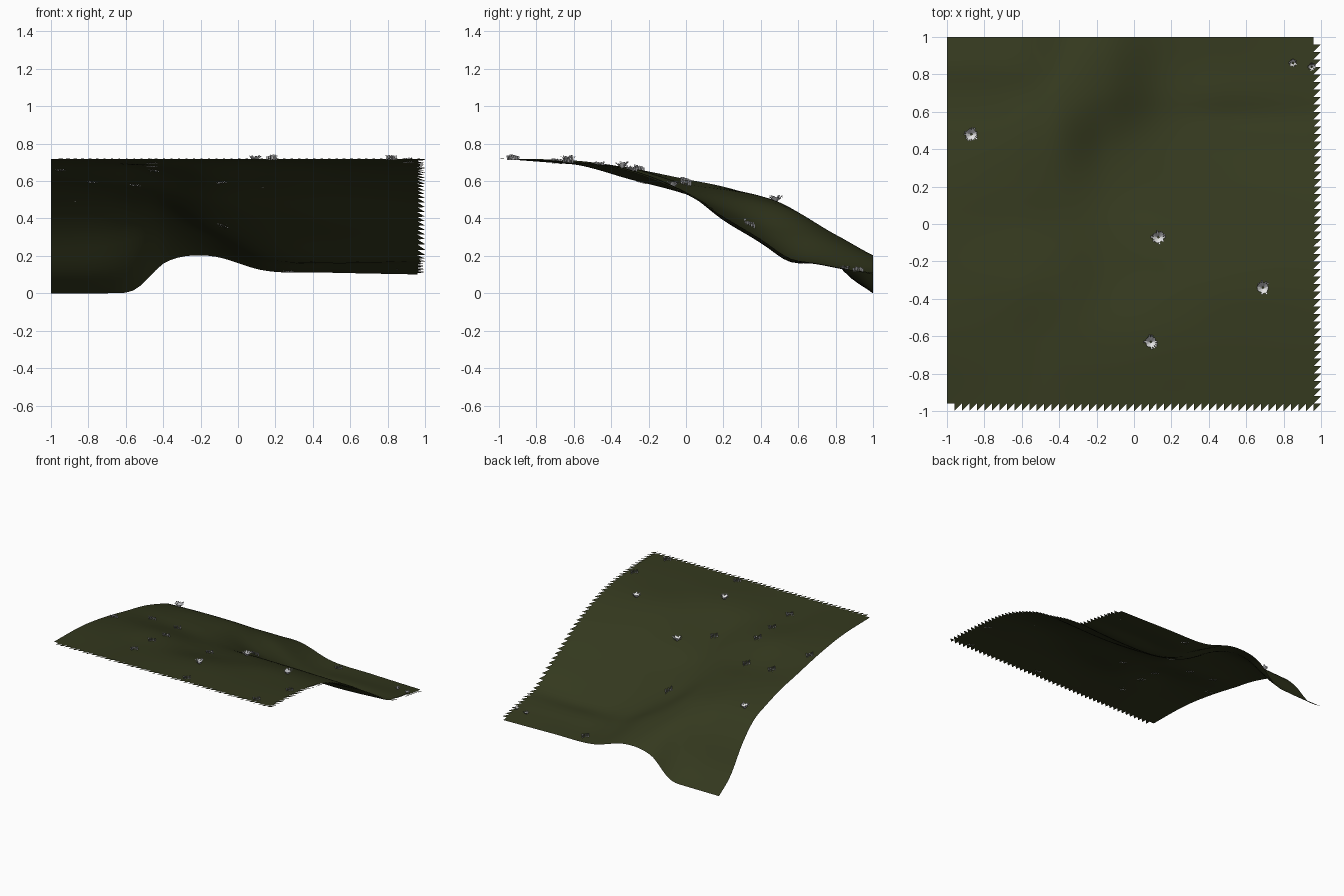
import bpy, bmesh, math, random
from mathutils import Vector

random.seed(4)
cube = bpy.data.objects.get("Cube")
if cube:
    bpy.data.objects.remove(cube, do_unlink=True)


def make_material(name, colour):
    mat = bpy.data.materials.new(name)
    mat.use_nodes = True
    mat.diffuse_color = (*colour, 1)
    bsdf = mat.node_tree.nodes["Principled BSDF"]
    bsdf.inputs["Base Color"].default_value = (*colour, 1)
    bsdf.inputs["Roughness"].default_value = 0.9
    return mat


olive = make_material("olive_grass", (0.034, 0.040, 0.013))
pale = make_material("pale_grey", (0.80, 0.80, 0.80))
grey = make_material("mid_grey", (0.50, 0.50, 0.52))

# Height profiles across the hill, in hundredths, from front to back
COLUMNS = [-1, -.7, -.55, -.38, -.15, .15, .5, 1]
ROWS = [-1, -.6, -.3, 0, .2, .4, .55, .7, .85, 1]
HEIGHTS = [
    [72, 72, 72, 72, 72, 72, 72, 72],
    [71, 70, 69, 69, 69, 70, 70, 70],
    [67, 67, 67, 65, 61, 63, 66, 65],
    [61, 59, 58, 56, 53, 54, 54, 53],
    [57, 56, 55, 52, 45, 41, 39, 41],
    [51, 52, 51, 48, 36, 28, 27, 29],
    [45, 46, 46, 44, 33, 20, 17, 19],
    [31, 33, 36, 37, 31, 17, 16, 16],
    [11, 13, 18, 28, 26, 14, 13, 13],
    [0, 0, 2, 17, 20, 12, 11, 10],
]


def smooth_sample(xs, ys, t):
    """Cubic curve through the points (xs, ys), evaluated at t."""
    last = len(xs) - 1
    i = 0
    while i < last - 1 and t > xs[i + 1]:
        i += 1

    def slope(k):
        a, b = max(k - 1, 0), min(k + 1, last)
        return (ys[b] - ys[a]) / (xs[b] - xs[a])

    w = xs[i + 1] - xs[i]
    u = (t - xs[i]) / w
    ease = u * u * (3 - 2 * u)
    return (ys[i] * (1 - ease) + ys[i + 1] * ease
            + w * u * (1 - u) * ((1 - u) * slope(i) - u * slope(i + 1)))


def ground(x, y):
    across = [smooth_sample(COLUMNS, row, x) for row in HEIGHTS]
    return max(0.0, smooth_sample(ROWS, across, y) / 100)


def finish(name, bm, materials):
    mesh = bpy.data.meshes.new(name)
    bm.to_mesh(mesh)
    bm.free()
    for mat in materials:
        mesh.materials.append(mat)
    obj = bpy.data.objects.new(name, mesh)
    bpy.context.collection.objects.link(obj)
    return obj


# Hillside: a grid whose front and left borders keep only half of each cell,
# with the cells at the far ends of those borders left out
CELLS = 50
END = CELLS - 1
bm = bmesh.new()
grid = []
for j in range(CELLS + 1):
    y = -1 + 2 * j / CELLS
    line = []
    for i in range(CELLS + 1):
        x = -1 + 2 * i / CELLS
        line.append(bm.verts.new((x, y, ground(x, y))))
    grid.append(line)
for j in range(CELLS):
    for i in range(CELLS):
        a, b = grid[j][i], grid[j][i + 1]
        c, d = grid[j + 1][i + 1], grid[j + 1][i]
        if (i, j) not in ((0, 0), (END, END)):
            bm.faces.new((a, c, d))
        if j > 0 and i < END:
            bm.faces.new((a, b, c))
bmesh.ops.delete(bm, geom=[v for v in bm.verts if not v.link_faces], context='VERTS')
for face in bm.faces:
    face.smooth = True
finish("hillside", bm, [olive])


def add_blade(bm, root, side, lean, width, height, slot):
    """One flat leaf, wider at the tip than at the root."""
    tip = root + lean + Vector((0, 0, height))
    corners = (root - side * width * .3, root + side * width * .3,
               tip + side * width * .5, tip - side * width * .5)
    face = bm.faces.new([bm.verts.new(p) for p in corners])
    face.material_index = slot


def splayed_tuft(name, x, y, size):
    """Leaves opening outward from a narrow root."""
    bm = bmesh.new()
    base = Vector((x, y, ground(x, y)))
    for k in range(18):
        angle = math.tau * k / 18
        out = Vector((math.cos(angle), math.sin(angle), 0))
        side = Vector((-out.y, out.x, 0))
        reach = random.uniform(.022, .036) * size
        add_blade(bm, base + out * .005, side, out * reach, .010 * size,
                  random.uniform(.024, .036) * size, 0 if out.y < .3 else 1)
    finish(name, bm, [pale, grey])


def upright_tuft(name, x, y):
    """Three crossed rows of thin upright leaves, facing alternate ways."""
    bm = bmesh.new()
    for card in range(3):
        angle = math.pi * card / 3 + .2
        side = Vector((math.cos(angle), math.sin(angle), 0))
        for k in range(-2, 3):
            p = Vector((x, y, 0)) + side * k * .013
            p.z = ground(p.x, p.y) - .004
            facing = side if k % 2 else -side
            add_blade(bm, p, facing, Vector(), .010,
                      random.uniform(.018, .028), card % 2)
    finish(name, bm, [pale, grey])


# Tufts scattered over the hill: splayed ones with a size, then upright ones
SPLAYED = [(-.87, .48, 1), (.13, -.07, 1), (.69, -.34, 1), (.09, -.63, 1),
           (.85, .86, .5), (.95, .84, .5)]
UPRIGHT = [(-.95, -.25), (-.78, 0), (-.55, 0), (-.45, -.29), (-.46, -.46),
           (-.46, -.69), (-.09, -.24), (.18, -.92), (-.08, .34), (.91, -.63),
           (.82, -.93), (.27, .92)]
for n, (x, y, size) in enumerate(SPLAYED):
    splayed_tuft(f"splayed_tuft_{n + 1}", x, y, size)
for n, (x, y) in enumerate(UPRIGHT):
    upright_tuft(f"upright_tuft_{n + 1}", x, y)
